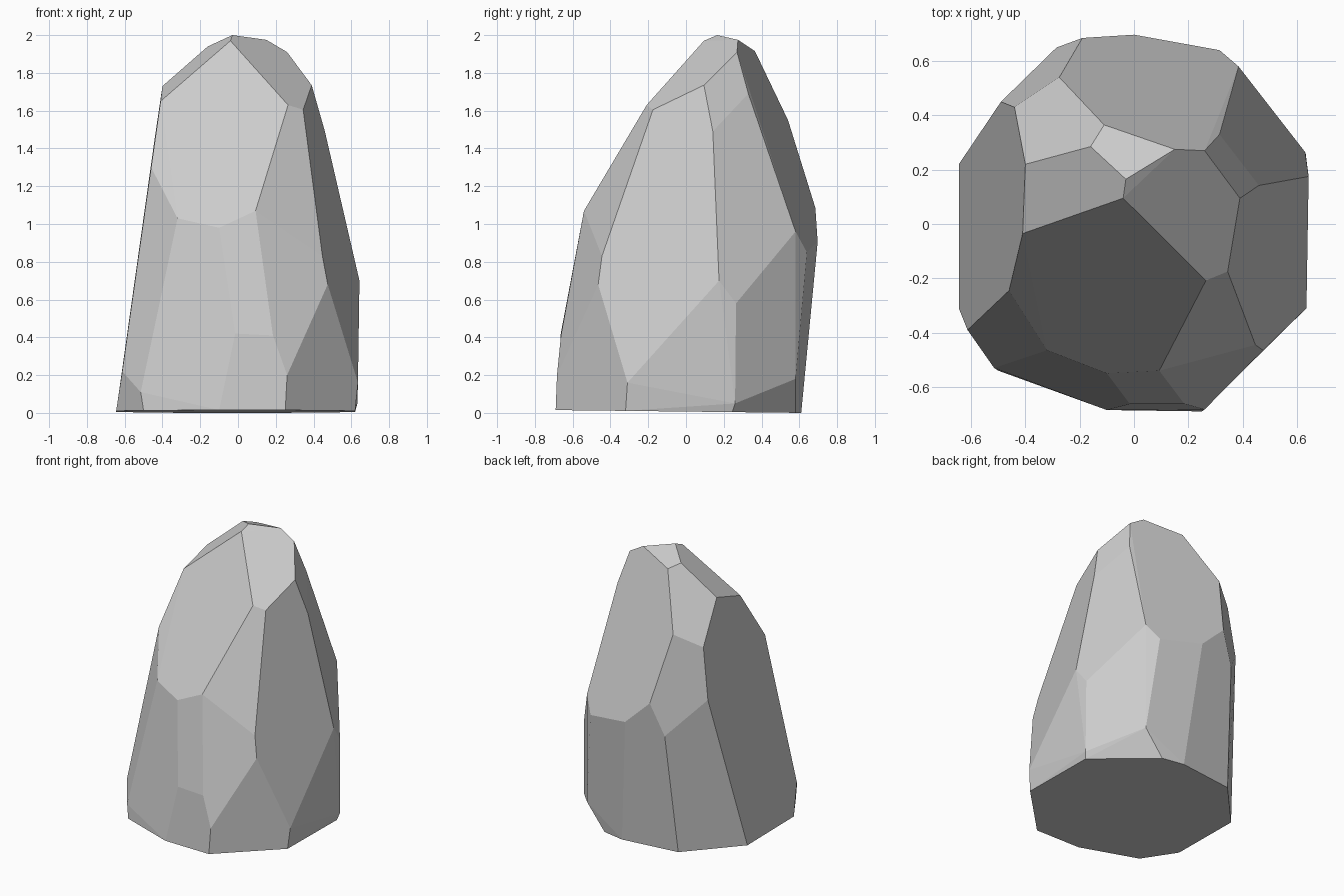
import bpy, bmesh
from math import radians

# Footprint outline; the underside tilts very slightly
base = [(-.10, -.685), (.25, -.69), (.62, -.32), (.62, .245), (.245, .58),
        (.085, .61), (-.33, .56), (-.645, .22), (-.645, -.31), (-.50, -.54)]
corners = [(x, y, .0115 * (.61 - y)) for x, y in base]

# Crown corners
corners += [(-.11, .365, 1.915), (.15, .275, 1.975), (-.03, .165, 2.0), (-.16, .285, 1.94),
            (-.04, .095, 1.97), (.26, .27, 1.91), (.39, .095, 1.735), (.345, -.175, 1.605),
            (.265, -.208, 1.63), (-.41, -.035, 1.65), (-.40, .22, 1.73)]
# Front chips
corners += [(-.46, -.245, 1.30), (-.32, -.465, 1.03), (-.10, -.55, .98), (.093, -.54, 1.07),
            (.117, -.545, 1.0), (-.015, -.663, .42), (.185, -.662, .41), (.26, -.683, .2),
            (-.613, -.39, .22), (-.515, -.53, .11)]
# Right-hand chips
corners += [(.447, -.445, .83), (.475, -.465, .68), (.635, -.31, .16), (.46, .142, 1.49),
            (.643, .175, .7), (.315, .33, 1.69), (.63, .265, .58), (.632, .26, .05)]
# Back chips
corners += [(.385, .58, .96), (.385, .58, .18), (.315, .64, .85), (0, .697, .905),
            (-.19, .685, 1.085), (-.275, .54, 1.55), (-.44, .43, 1.46),
            (-.49, .45, 1.10), (-.285, .65, .86)]

# Wrap the corners in a convex faceted skin, then merge flat neighbours
bm = bmesh.new()
for c in corners:
    bm.verts.new(c)
hull = bmesh.ops.convex_hull(bm, input=bm.verts)
loose = {v for v in hull["geom_interior"] + hull["geom_unused"] if isinstance(v, bmesh.types.BMVert)}
bmesh.ops.delete(bm, geom=list(loose), context='VERTS')
bmesh.ops.dissolve_limit(bm, angle_limit=radians(4), verts=bm.verts, edges=bm.edges)
bmesh.ops.recalc_face_normals(bm, faces=bm.faces)

mesh = bpy.data.meshes.new("boulder")
bm.to_mesh(mesh)
bm.free()
bpy.context.collection.objects.link(bpy.data.objects.new("boulder", mesh))
